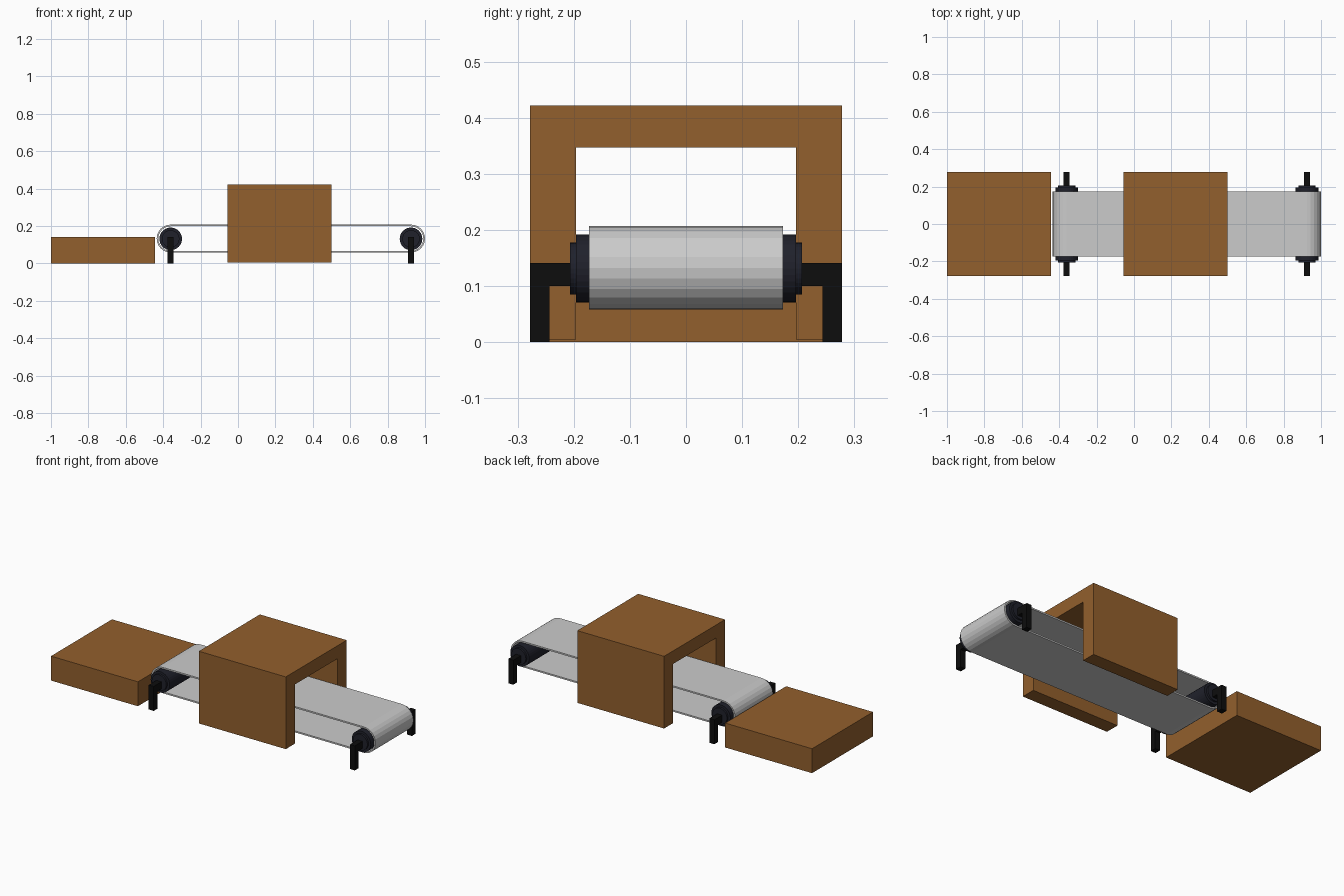
import bpy, bmesh, math

if "Cube" in bpy.data.objects:
    bpy.data.objects.remove(bpy.data.objects["Cube"])

ROLLER_X = (-0.36, 0.925)
AXIS_Z = 0.1325


def material(name, rgb):
    m = bpy.data.materials.new(name)
    m.diffuse_color = (*rgb, 1)
    m.use_nodes = True
    m.node_tree.nodes["Principled BSDF"].inputs["Base Color"].default_value = m.diffuse_color
    return m


brown = material("brown wood", (0.29, 0.115, 0.026))
grey = material("light grey belt", (0.6, 0.6, 0.6))
navy = material("dark navy roller", (0.014, 0.015, 0.024))
black = material("black metal", (0.004, 0.004, 0.004))


def finish(name, bm, mat):
    bmesh.ops.recalc_face_normals(bm, faces=bm.faces)
    me = bpy.data.meshes.new(name)
    bm.to_mesh(me)
    bm.free()
    me.materials.append(mat)
    ob = bpy.data.objects.new(name, me)
    bpy.context.collection.objects.link(ob)
    return ob


def prism(name, pts, axis, a, b, mat):
    """Extrude a 2D outline along x (pts are y,z) or y (pts are x,z)."""
    bm = bmesh.new()
    place = (lambda p, t: (t, *p)) if axis == 'x' else (lambda p, t: (p[0], t, p[1]))
    face = bm.faces.new([bm.verts.new(place(p, a)) for p in pts])
    ext = bmesh.ops.extrude_face_region(bm, geom=[face])["geom"]
    d = (b - a, 0, 0) if axis == 'x' else (0, b - a, 0)
    bmesh.ops.translate(bm, vec=d, verts=[v for v in ext if isinstance(v, bmesh.types.BMVert)])
    return finish(name, bm, mat)


def circle(x, z, r, n):
    return [(x + r * math.cos(2 * math.pi * i / n), z + r * math.sin(2 * math.pi * i / n))
            for i in range(n)]


# Table at the end of the conveyor
prism("table", [(-0.278, 0), (0.278, 0), (0.278, 0.141), (-0.278, 0.141)], 'x', -1, -0.445, brown)

# Scanner tunnel: an arch straddling the belt
arch = [(-0.278, 0.005), (-0.196, 0.005), (-0.196, 0.347), (0.196, 0.347),
        (0.196, 0.005), (0.278, 0.005), (0.278, 0.422), (-0.278, 0.422)]
prism("tunnel", arch, 'x', -0.055, 0.5, brown)


# Belt: a hollow loop around both rollers
def loop_profile(r, n=12):
    pts = []
    for x, start in ((ROLLER_X[1], -math.pi / 2), (ROLLER_X[0], math.pi / 2)):
        for i in range(n + 1):
            t = start + math.pi * i / n
            pts.append((x + r * math.cos(t), AXIS_Z + r * math.sin(t)))
    return pts


bm = bmesh.new()
rings = [[bm.verts.new((x, y, z)) for x, z in loop_profile(r)]
         for r, y in ((0.0748, -0.173), (0.0748, 0.173), (0.066, 0.173), (0.066, -0.173))]
for k in range(4):
    a, b = rings[k], rings[(k + 1) % 4]
    for i in range(len(a)):
        j = (i + 1) % len(a)
        bm.faces.new((a[i], a[j], b[j], b[i]))
finish("belt", bm, grey)

# Rollers with end caps, and a bent bracket leg on each side
for end, x in zip(("left", "right"), ROLLER_X):
    prism(end + "_roller", circle(x, AXIS_Z - 0.0015, 0.0605, 32), 'y', -0.196, 0.196, navy)
    prism(end + "_roller_hub", circle(x, AXIS_Z - 0.0015, 0.0465, 32), 'y', -0.207, 0.207, navy)
    for side, s in (("front", -1), ("back", 1)):
        leg = [(s * 0.278, 0), (s * 0.278, 0.141), (s * 0.2, 0.141),
               (s * 0.2, 0.1), (s * 0.243, 0.1), (s * 0.243, 0)]
        prism(f"{end}_{side}_leg", leg, 'x', x - 0.016, x + 0.016, black)
